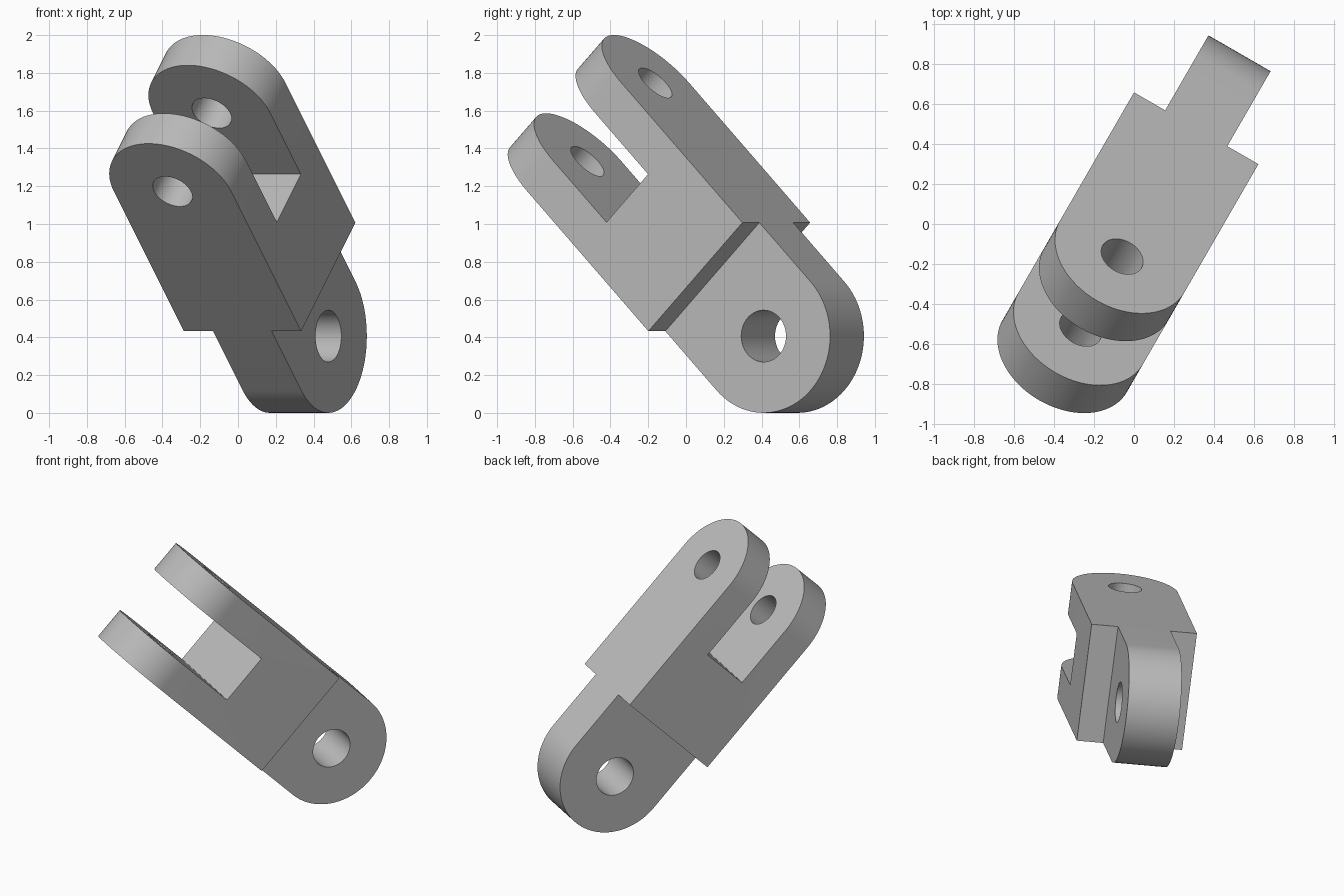
import bpy, bmesh
from math import sin, cos, pi, sqrt
from mathutils import Matrix, Vector

default = bpy.data.objects.get("Cube")
if default:
    bpy.data.objects.remove(default, do_unlink=True)

WIDTH, HEIGHT = 0.717, 0.813      # body section across and through the fork
TONGUE_HALF, SLOT_HALF = 0.179, 0.18
TONGUE_U, FORK_U, SLOT_U = -0.443, 1.046, 0.589
STEPS = 48

steel = bpy.data.materials.new("plain grey")
steel.use_nodes = True
grey = (0.5, 0.5, 0.5, 1)
steel.diffuse_color = grey
steel.node_tree.nodes["Principled BSDF"].inputs["Base Color"].default_value = grey


def arc(centre, radius, start, end):
    """Points of an arc about (centre, 0)."""
    angles = [start + (end - start) * i / STEPS for i in range(STEPS + 1)]
    return [(centre + radius * cos(a), radius * sin(a)) for a in angles]


def extrude(name, outline, along_v=False):
    """Prism from an outline, centred on its own plane."""
    bm = bmesh.new()
    place = (lambda p: (p[0], -1, p[1])) if along_v else (lambda p: (p[0], p[1], -1))
    face = bm.faces.new([bm.verts.new(place(p)) for p in outline])
    result = bmesh.ops.extrude_face_region(bm, geom=[face])
    moved = [g for g in result["geom"] if isinstance(g, bmesh.types.BMVert)]
    bmesh.ops.translate(bm, verts=moved, vec=(0, 2, 0) if along_v else (0, 0, 2))
    bmesh.ops.recalc_face_normals(bm, faces=bm.faces)
    mesh = bpy.data.meshes.new(name)
    bm.to_mesh(mesh)
    bm.free()
    mesh.materials.append(steel)
    obj = bpy.data.objects.new(name, mesh)
    bpy.context.collection.objects.link(obj)
    return obj


def combine(target, cutter, operation):
    mod = target.modifiers.new(operation, "BOOLEAN")
    mod.object, mod.operation, mod.solver = cutter, operation, "EXACT"
    bpy.context.view_layer.objects.active = target
    bpy.ops.object.modifier_apply(modifier=mod.name)
    bpy.data.objects.remove(cutter, do_unlink=True)


# Plan outline: narrow tongue, square shoulders, rounded fork end
half = WIDTH / 2
plan = [(-1, TONGUE_HALF), (-1, -TONGUE_HALF), (0, -TONGUE_HALF), (0, -half)]
plan += arc(FORK_U, half, -pi / 2, pi / 2) + [(0, half), (0, TONGUE_HALF)]
link = extrude("fork_link", plan)

# Side outline: rounded tongue end, open slot between the fork arms
half = HEIGHT / 2
side = arc(TONGUE_U, half, pi / 2, 3 * pi / 2)
side += [(2, -half), (2, -SLOT_HALF), (SLOT_U, -SLOT_HALF),
         (SLOT_U, SLOT_HALF), (2, SLOT_HALF), (2, half)]
combine(link, extrude("side_profile", side, True), "INTERSECT")

# Pin holes, at right angles to each other
combine(link, extrude("tongue_pin", arc(TONGUE_U, 0.137, 0, 2 * pi)[:-1], True), "DIFFERENCE")
combine(link, extrude("fork_pin", arc(FORK_U, 0.112, 0, 2 * pi)[:-1]), "DIFFERENCE")

# Tilt the link: long axis up at 45 degrees, turned 30 degrees
s = sqrt(0.5)
along = Vector((-0.5 * s, -0.866 * s, s))
across = Vector((0.866, -0.5, 0))
through = along.cross(across)
pose = Matrix((along, across, through)).transposed().to_4x4()
link.data.transform(Matrix.Translation((0.167, 0.229, 0.72)) @ pose)

bpy.ops.object.select_all(action="DESELECT")
link.select_set(True)
bpy.context.view_layer.objects.active = link
bpy.ops.object.shade_smooth_by_angle(angle=pi / 6)
